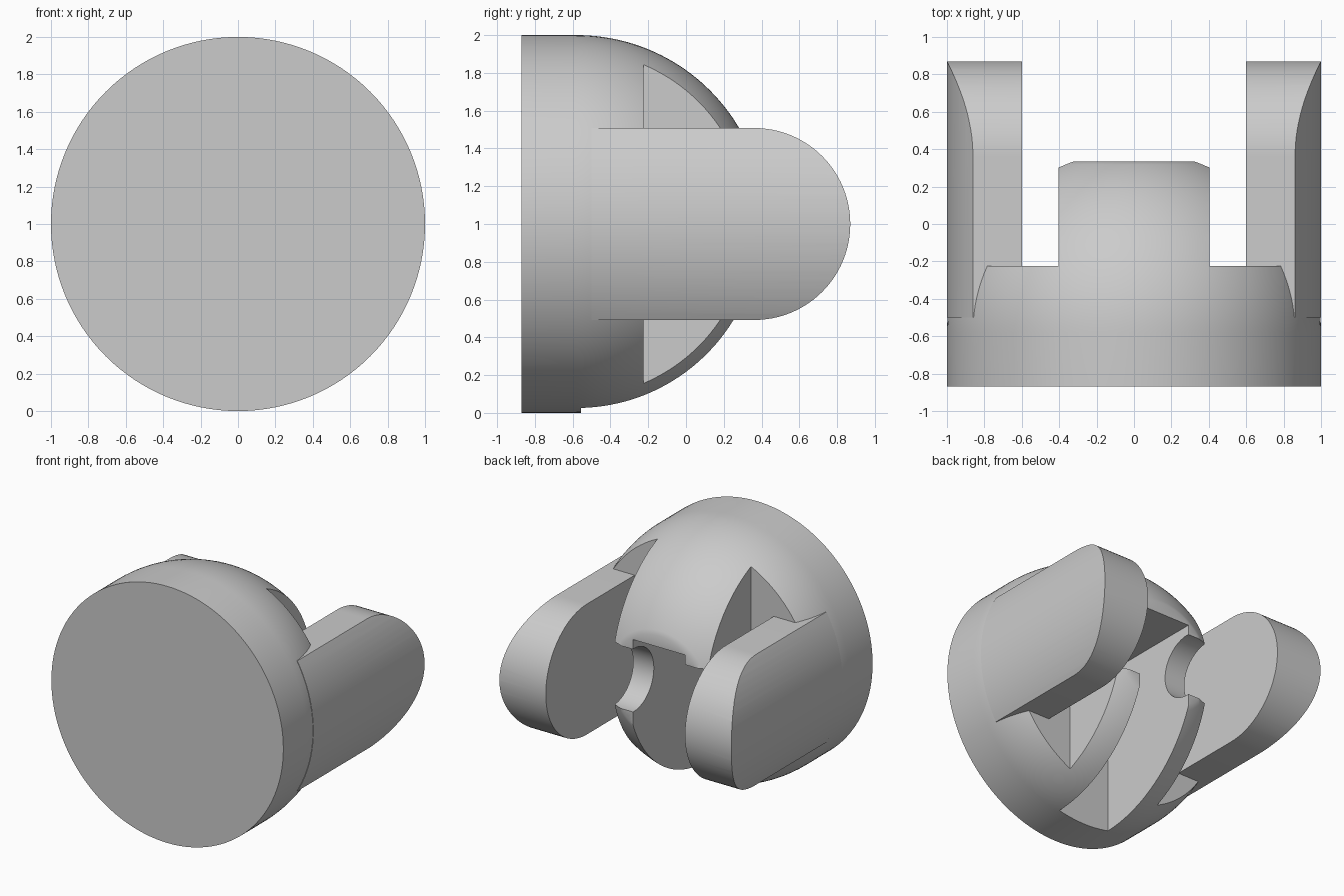
import bpy, bmesh
from math import pi, sin, cos, radians, acos
from mathutils import Vector, Matrix

cube = bpy.data.objects.get("Cube")
if cube:
    bpy.data.objects.remove(cube, do_unlink=True)

SEG = 128
AXIS_Z = 1.0        # height of the main axis, which runs along y
FRONT, DOME = -0.87, -0.58

grey = bpy.data.materials.new("plain grey")
grey.use_nodes = True
grey.diffuse_color = (0.6, 0.6, 0.6, 1)
grey.node_tree.nodes["Principled BSDF"].inputs["Base Color"].default_value = (0.6, 0.6, 0.6, 1)


def make(name, bm):
    bmesh.ops.recalc_face_normals(bm, faces=bm.faces)
    mesh = bpy.data.meshes.new(name)
    bm.to_mesh(mesh)
    bm.free()
    mesh.materials.append(grey)
    ob = bpy.data.objects.new(name, mesh)
    bpy.context.collection.objects.link(ob)
    return ob


def box(name, lo, hi):
    lo, hi = Vector(lo), Vector(hi)
    bm = bmesh.new()
    bmesh.ops.create_cube(bm, size=1)
    for v in bm.verts:
        v.co = (lo + hi) / 2 + v.co * (hi - lo)
    return make(name, bm)


def prism(name, outline, x0, x1):
    """Extrude a (y, z) outline from x0 to x1."""
    bm = bmesh.new()
    face = bm.faces.new([bm.verts.new((x0, y, z)) for y, z in outline])
    ext = bmesh.ops.extrude_face_region(bm, geom=[face])
    verts = [g for g in ext["geom"] if isinstance(g, bmesh.types.BMVert)]
    bmesh.ops.translate(bm, verts=verts, vec=(x1 - x0, 0, 0))
    return make(name, bm)


def lathe(name, profile):
    """Revolve (y, radius) points about the main axis."""
    bm = bmesh.new()
    vs = [bm.verts.new((0, y, AXIS_Z - r)) for y, r in profile]
    es = [bm.edges.new(p) for p in zip(vs, vs[1:])]
    bmesh.ops.spin(bm, geom=vs + es, cent=(0, 0, AXIS_Z), axis=(0, 1, 0),
                   angle=2 * pi, steps=SEG)
    bmesh.ops.remove_doubles(bm, verts=bm.verts, dist=0.0001)
    return make(name, bm)


def arc(cy, cz, r, a0, a1, n):
    angles = [a0 + (a1 - a0) * i / n for i in range(n + 1)]
    return [(cy + r * cos(a), cz + r * sin(a)) for a in angles]


def boolean(ob, cutter, operation="DIFFERENCE"):
    mod = ob.modifiers.new("cut", "BOOLEAN")
    mod.operation, mod.solver, mod.object = operation, "EXACT", cutter
    bpy.context.view_layer.objects.active = ob
    bpy.ops.object.modifier_apply(modifier=mod.name)
    bpy.data.objects.remove(cutter, do_unlink=True)


def smooth(ob):
    bpy.ops.object.select_all(action="DESELECT")
    ob.select_set(True)
    bpy.context.view_layer.objects.active = ob
    bpy.ops.object.shade_smooth_by_angle(angle=radians(30))


# Domed body with a small flat tip
TIP = 0.333
end = acos(TIP - DOME)
dome = arc(DOME, 0, 1, pi / 2, end, 32)
body = lathe("domed_body", [(FRONT, 0), (FRONT, 1)] + dome + [(TIP, 0)])

# Clearance beside the central tongue, the underside slot and the pin seat
for s in (-1, 1):
    xs = sorted((s * 0.403, s * 1.2))
    boolean(body, box("side_cutter", (xs[0], -0.225, -0.5), (xs[1], 1, 2.5)))
boolean(body, box("slot_cutter", (-0.225, -0.555, -0.5), (0.225, 1, AXIS_Z + 0.32)))
boolean(body, prism("pin_cutter", arc(0.32, AXIS_Z, 0.245, 0, 2 * pi * 63 / 64, 63), -0.7, 0.7))
smooth(body)

# Round-ended side arms, their outsides following the body's cylinder
R = 0.508
for s, name in ((1, "left_arm"), (-1, "right_arm")):
    outline = arc(0.87 - R, AXIS_Z, R, -pi / 2, pi / 2, 48)
    outline += [(-0.5, AXIS_Z + R), (-0.5, AXIS_Z - R)]
    arm = prism(name, outline, s * 0.6, s * 1.2)
    boolean(arm, lathe("arm_trim", [(-0.8, 0), (-0.8, 1), (1.2, 1), (1.2, 0)]), "INTERSECT")
    smooth(arm)
